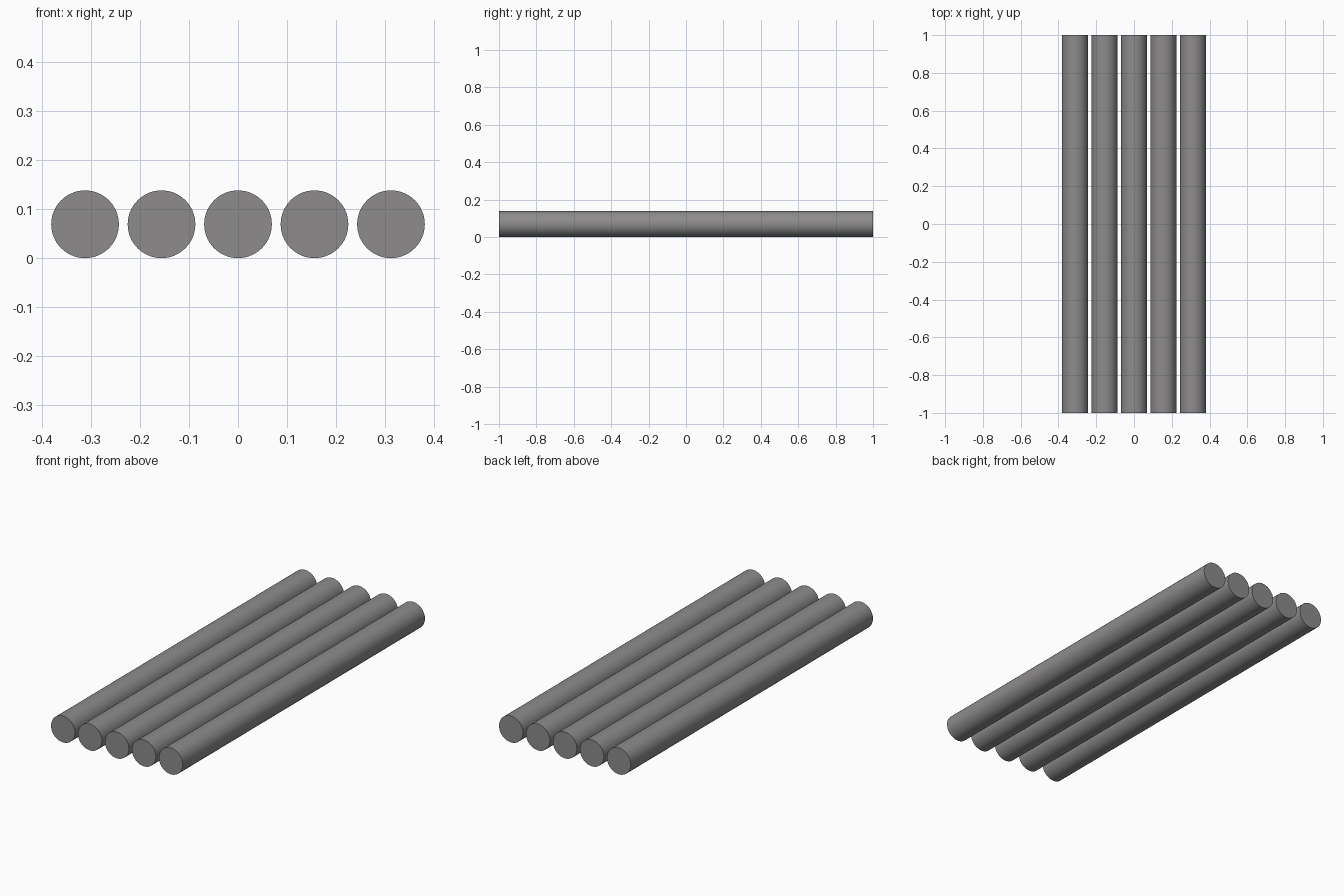
import bpy
import math

cube = bpy.data.objects.get("Cube")
if cube:
    bpy.data.objects.remove(cube, do_unlink=True)

COUNT = 5
RADIUS = 0.069
SPACING = 0.156
LENGTH = 2.0

# Plain grey metal
grey = bpy.data.materials.new("grey_metal")
grey.use_nodes = True
colour = (0.27, 0.26, 0.26, 1.0)
grey.diffuse_color = colour
grey.node_tree.nodes["Principled BSDF"].inputs["Base Color"].default_value = colour

# Row of round rods lying front to back
for i in range(COUNT):
    x = (i - (COUNT - 1) / 2) * SPACING
    bpy.ops.mesh.primitive_cylinder_add(
        vertices=64, radius=RADIUS, depth=LENGTH,
        location=(x, 0, RADIUS), rotation=(math.pi / 2, 0, 0))
    rod = bpy.context.object
    rod.name = f"rod_{i + 1}"
    rod.data.materials.append(grey)
    bpy.ops.object.shade_smooth_by_angle(angle=math.radians(30))
